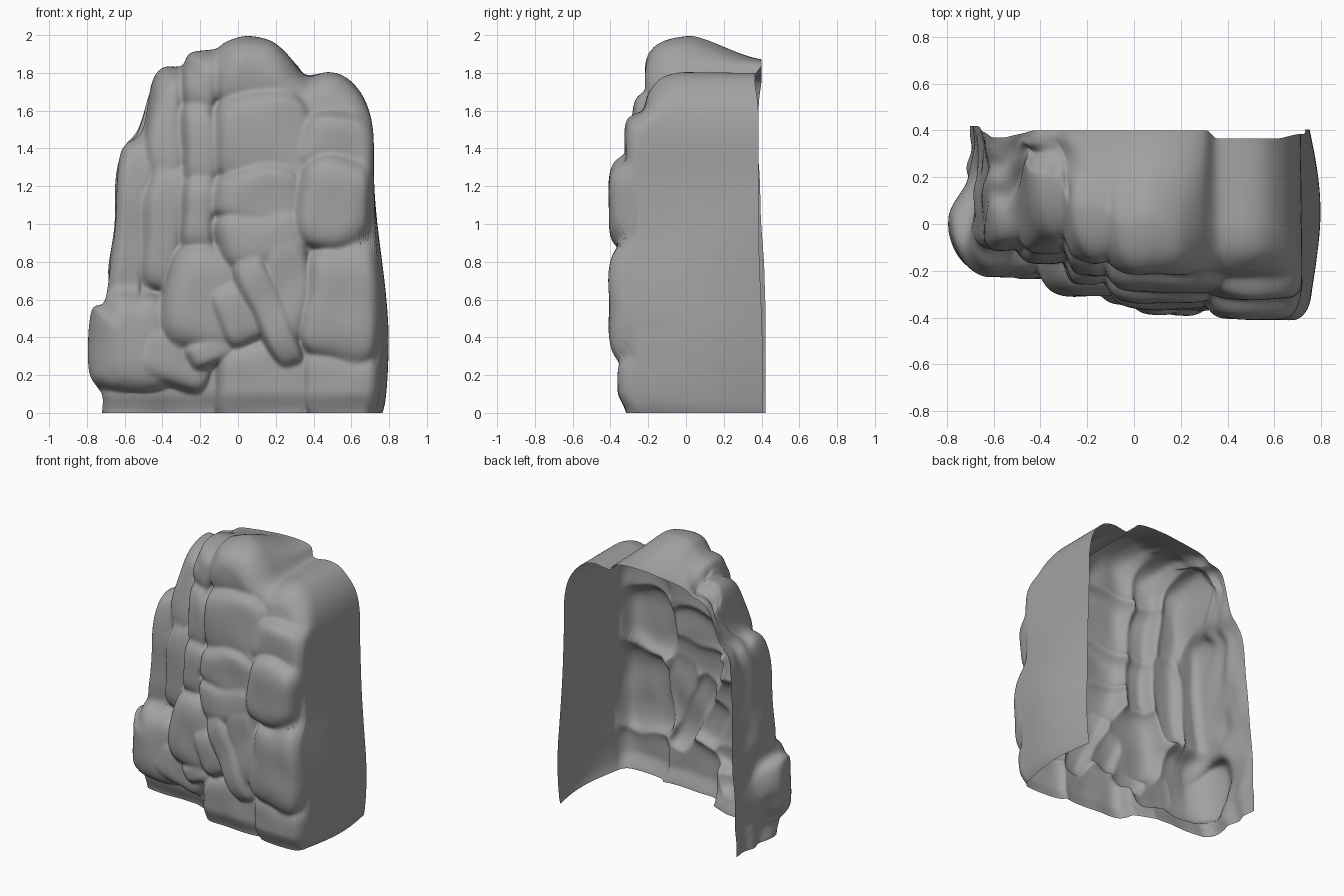
import bpy, bmesh, math
from mathutils import Vector, noise, kdtree

if "Cube" in bpy.data.objects:
    bpy.data.objects.remove(bpy.data.objects["Cube"])

NT, NS, NB = 280, 190, 26   # around the arch, up the face, back along the walls

# silhouette of the face (x, z), bottom left over the top to bottom right
FRONT = [(-.72, 0), (-.72, .1), (-.785, .2), (-.795, .36), (-.775, .55), (-.71, .59),
         (-.68, .75), (-.65, 1.0), (-.625, 1.38), (-.51, 1.49), (-.46, 1.74), (-.40, 1.83),
         (-.30, 1.84), (-.25, 1.91), (-.12, 1.93), (-.06, 1.97), (.05, 2.0), (.18, 1.97),
         (.27, 1.89), (.36, 1.785), (.48, 1.805), (.58, 1.77), (.67, 1.66), (.715, 1.5),
         (.72, 1.25), (.73, .95), (.755, .6), (.765, .4), (.755, .2), (.74, .06), (.72, 0)]
# open rim at the back, matching point for point
BACK = [(-.70, 0), (-.70, .1), (-.69, .2), (-.69, .36), (-.68, .5), (-.67, .59),
        (-.66, .75), (-.65, 1.0), (-.62, 1.36), (-.53, 1.5), (-.47, 1.68), (-.42, 1.76),
        (-.33, 1.79), (-.26, 1.83), (-.14, 1.85), (-.05, 1.86), (.06, 1.87), (.2, 1.87),
        (.30, 1.85), (.36, 1.79), (.48, 1.80), (.58, 1.77), (.67, 1.66), (.71, 1.5),
        (.715, 1.25), (.725, .95), (.74, .6), (.75, .4), (.75, .2), (.74, .06), (.73, 0)]

# rock blocks: centre x, centre z, half width, half height, tilt in degrees, front y
RIGHT_BLOCKS = [(.10, 1.83, .25, .19, 0, -.22), (.12, 1.46, .25, .23, -4, -.29),
                (.11, 1.14, .24, .15, -3, -.34), (.13, .92, .24, .15, 4, -.36),
                (.54, 1.68, .21, .16, -8, -.19), (.55, 1.43, .21, .16, -8, -.32),
                (.52, 1.11, .19, .23, -10, -.41), (.56, .59, .22, .30, -4, -.41),
                (.56, .14, .21, .20, 0, -.36), (.25, .68, .12, .31, 0, -.37),
                (.15, .56, .10, .34, 25, -.39), (.12, .14, .24, .20, 0, -.31)]
LEFT_BLOCKS = [(-.18, .60, .21, .27, -8, -.31), (-.02, .52, .12, .19, 25, -.345),
               (-.16, .33, .13, .09, 20, -.29), (-.58, .37, .28, .26, -8, -.225),
               (-.36, .31, .23, .17, -20, -.235), (-.42, .10, .34, .18, 0, -.12),
               (-.21, 1.05, .10, .23, 0, -.26), (-.21, 1.44, .10, .22, 0, -.23),
               (-.20, 1.77, .10, .18, 0, -.20), (-.40, .98, .11, .35, -5, -.17),
               (-.39, 1.55, .10, .31, -4, -.15), (-.57, 1.02, .10, .47, -5, -.11)]


def catmull(pts, t):
    f = t * (len(pts) - 1)
    i = min(int(f), len(pts) - 2)
    f -= i
    p = [Vector(pts[max(0, min(len(pts) - 1, i + k))]) for k in (-1, 0, 1, 2)]
    return 0.5 * (2 * p[1] + (p[2] - p[0]) * f + (2 * p[0] - 5 * p[1] + 4 * p[2] - p[3]) * f ** 2
                  + (3 * p[1] - p[0] - 3 * p[2] + p[3]) * f ** 3)


def smooth(a, b, v):
    v = max(0, min(1, (v - a) / (b - a)))
    return v * v * (3 - 2 * v)


def face_y(x, z):
    # groove level behind the blocks, leaning back toward the left and the top
    base = -.04 - .26 * smooth(-.6, .3, x) + .15 * smooth(1.2, 2, z)
    y = base
    wx = x + .03 * noise.noise((x * 4, z * 4, 1.3))
    wz = z + .04 * noise.noise((x * 4, z * 4, 7.7))
    for cx, cz, hw, hh, tilt, front in RIGHT_BLOCKS + LEFT_BLOCKS:
        c, s = math.cos(math.radians(tilt)), math.sin(math.radians(tilt))
        u = ((wx - cx) * c + (wz - cz) * s) / hw
        w = ((wz - cz) * c - (wx - cx) * s) / hh
        q = u ** 4 + w ** 4
        if q < 1:
            y = min(y, base + (front - base) * (1 - q) ** .45)
    # left towers lean further back, foot tucks in
    y += .12 * smooth(1.2, 1.9, z) * (1 - smooth(-.5, 0, x))
    y += .035 * (1 - smooth(0, .12, z))
    return y + .014 * noise.noise((x * 5, z * 4, 3))


outer = [catmull(FRONT, i / NT) for i in range(NT + 1)]
inner = [catmull(BACK, i / NT) for i in range(NT + 1)]
tree = kdtree.KDTree(NT * 4 + 1)
for i in range(NT * 4 + 1):
    p = catmull(FRONT, i / NT / 4)
    tree.insert((p.x, p.y, 0), i)
tree.balance()

bm = bmesh.new()
columns = []
for i in range(NT + 1):
    t = i / NT
    col = []
    base = Vector((-.72 + 1.44 * t, 0))
    # rocky face, rounded over toward its silhouette; the low left boulder is rounder
    for j in range(NS + 1):
        p = base.lerp(outer[i], j / NS)
        dist = tree.find((p.x, p.y, 0))[2]
        boulder = (1 - smooth(.5, .7, p.y)) * smooth(.08, .25, p.y) * (1 - smooth(-.7, -.4, p.x))
        r = .065 + .10 * smooth(1.4, 1.9, p.y) + .12 * boulder
        k = max(0, 1 - dist / r)
        y = face_y(p.x, p.y) + r * (1 - math.sqrt(max(0, 1 - k * k)))
        col.append(bm.verts.new((p.x, y, p.y)))
    # wall or roof running to the open back
    o = outer[i]
    y0 = col[-1].co.y
    y1 = .40 - .035 * smooth(.28, .36, o.x) + .02 * smooth(.6, .72, abs(o.x))
    y1 += .02 * (1 - smooth(.3, 1, o.y)) * smooth(.5, .7, o.x) - .03 * smooth(-.68, -.6, o.x) * (1 - smooth(-.55, -.4, o.x))
    for j in range(1, NB + 1):
        w = j / NB
        fast = smooth(0, .5, w) if o.x < -.65 and o.y < .65 else smooth(0, 1, w) * .5 + w * .5
        p = o.lerp(inner[i], fast)
        bulge = .04 * math.sin(math.pi * w) * smooth(.6, .72, p.x) * (1 - smooth(.5, 1.3, p.y))
        # weathering of the left wall and roof
        rough = .05 * math.sin(math.pi * w) * (1 - smooth(-.4, .1, o.x))
        n = rough * noise.noise((p.x * 4, w * 3, p.y * 4))
        col.append(bm.verts.new((p.x + bulge + n, y0 + (y1 - y0) * w,
                                 max(0, p.y - abs(n) * smooth(.1, .4, p.y)))))
    columns.append(col)
for a, b in zip(columns, columns[1:]):
    for j in range(len(a) - 1):
        bm.faces.new((a[j], b[j], b[j + 1], a[j + 1]))
bmesh.ops.remove_doubles(bm, verts=bm.verts, dist=.0008)
for _ in range(5):
    bmesh.ops.smooth_vert(bm, verts=[v for v in bm.verts if not v.is_boundary], factor=.5,
                          use_axis_x=True, use_axis_y=True, use_axis_z=True)
bmesh.ops.recalc_face_normals(bm, faces=bm.faces)
# the shell faces outward
if sum(f.normal.y * f.calc_area() for f in bm.faces) > 0:
    bmesh.ops.reverse_faces(bm, faces=bm.faces)

mesh = bpy.data.meshes.new("rock_cliff")
bm.to_mesh(mesh)
bm.free()
rock = bpy.data.objects.new("rock_cliff", mesh)
bpy.context.collection.objects.link(rock)
stone = bpy.data.materials.new("dark_stone")
stone.diffuse_color = (.36, .36, .36, 1)
stone.use_nodes = True
stone.node_tree.nodes["Principled BSDF"].inputs["Base Color"].default_value = stone.diffuse_color
mesh.materials.append(stone)
bpy.context.view_layer.objects.active = rock
rock.select_set(True)
bpy.ops.object.shade_smooth_by_angle(angle=math.radians(80))
